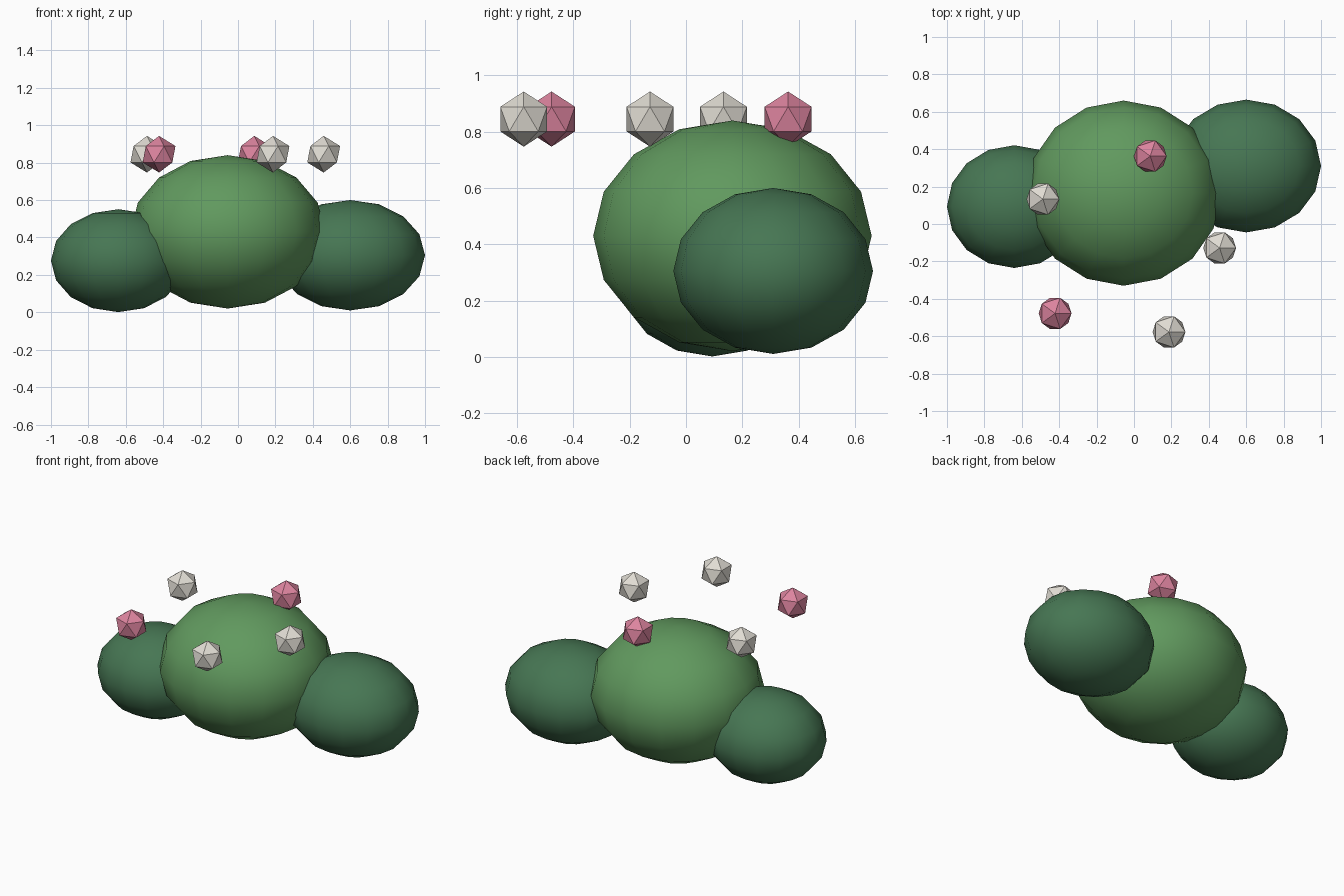
import bpy
import math

if "Cube" in bpy.data.objects:
    bpy.data.objects.remove(bpy.data.objects["Cube"])


def material(name, rgb):
    mat = bpy.data.materials.new(name)
    mat.diffuse_color = (*rgb, 1.0)
    mat.use_nodes = True
    mat.node_tree.nodes["Principled BSDF"].inputs["Base Color"].default_value = mat.diffuse_color
    return mat


LEAF = material("leaf green", (0.119, 0.32, 0.113))
DARK = material("dark green", (0.062, 0.182, 0.087))
PINK = material("blossom pink", (0.72, 0.23, 0.345))
CREAM = material("blossom cream", (0.75, 0.72, 0.655))


def finish(name, mat):
    obj = bpy.context.object
    obj.name = name
    obj.data.materials.append(mat)
    return obj


def foliage(name, centre, radii, mat):
    """Smooth squashed sphere of leaves."""
    bpy.ops.mesh.primitive_uv_sphere_add(segments=16, ring_count=8, radius=1, location=centre)
    bpy.context.object.scale = radii
    bpy.ops.object.transform_apply(location=False, rotation=False, scale=True)
    bpy.ops.object.shade_smooth_by_angle(angle=math.radians(60))
    finish(name, mat)


def blossom(name, x, y, mat):
    """Flat-faced twenty-sided flower bud."""
    bpy.ops.mesh.primitive_ico_sphere_add(subdivisions=1, radius=0.098, location=(x, y, 0.845))
    finish(name, mat)


# Bush: one large clump with a smaller dark clump on each side
foliage("main_foliage", (-0.055, 0.165, 0.43), (0.52, 0.495, 0.41), LEAF)
foliage("left_foliage", (-0.64, 0.093, 0.276), (0.36, 0.328, 0.275), DARK)
foliage("right_foliage", (0.60, 0.31, 0.305), (0.40, 0.355, 0.295), DARK)

# Blossoms, all at one height
for i, (x, y, mat) in enumerate([
    (0.087, 0.363, PINK),
    (-0.422, -0.478, PINK),
    (-0.487, 0.133, CREAM),
    (0.458, -0.128, CREAM),
    (0.187, -0.577, CREAM),
]):
    blossom(f"blossom_{i + 1}", x, y, mat)
